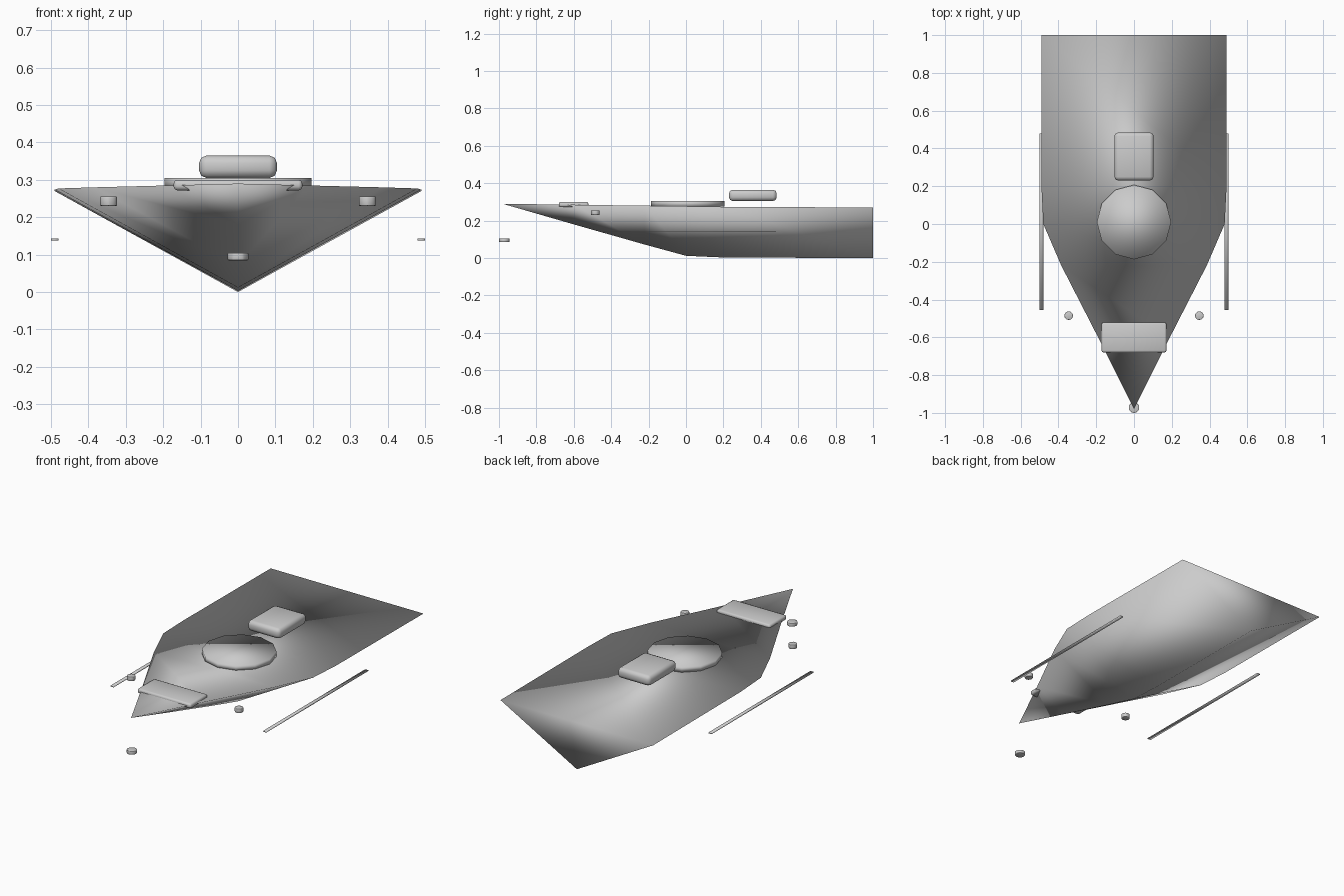
import bpy, bmesh

if "Cube" in bpy.data.objects:
    bpy.data.objects.remove(bpy.data.objects["Cube"])


def make_object(name, bm, bevel=0.0):
    bmesh.ops.recalc_face_normals(bm, faces=bm.faces)
    for f in bm.faces:
        f.smooth = True
    me = bpy.data.meshes.new(name)
    bm.to_mesh(me)
    bm.free()
    ob = bpy.data.objects.new(name, me)
    bpy.context.collection.objects.link(ob)
    if bevel:
        mod = ob.modifiers.new("bevel", 'BEVEL')
        mod.width = bevel
        mod.segments = 2
    return ob


def box(name, lo, hi, bevel=0.0):
    bm = bmesh.new()
    bmesh.ops.create_cube(bm, size=1)
    for v in bm.verts:
        v.co = [(a + b) / 2 + c * (b - a) for a, b, c in zip(lo, hi, v.co)]
    return make_object(name, bm, bevel)


def disc(name, centre, radius, height, sides=12, bevel=0.0):
    bm = bmesh.new()
    bmesh.ops.create_cone(bm, cap_ends=True, segments=sides,
                          radius1=radius, radius2=radius, depth=height)
    bmesh.ops.translate(bm, verts=bm.verts, vec=centre)
    return make_object(name, bm, bevel)


# V-section hull: y, half width, gunwale height, keel height
sections = [(1.0, .49, .27, .0), (.2, .49, .274, .003), (0, .48, .277, .012),
            (-.22, .385, .28, .072), (-.6, .19, .285, .18)]
bm = bmesh.new()
rows = [[bm.verts.new(p) for p in ((-w, y, g), (0, y, k), (w, y, g))]
        for y, w, g, k in sections]
bow = bm.verts.new((0, -.98, .29))
for a, b in zip(rows, rows[1:]):
    for i in (0, 1):
        bm.faces.new((a[i], a[i + 1], b[i + 1], b[i]))
for i in (0, 1):
    bm.faces.new((rows[-1][i], rows[-1][i + 1], bow))
bm.faces.new(rows[0])                                   # transom
for a, b in zip(rows, rows[1:]):                        # deck
    bm.faces.new((a[0], b[0], b[2], a[2]))
bm.faces.new((rows[-1][0], bow, rows[-1][2]))
make_object("hull", bm)

# Deck fittings
disc("deck_hatch", (0, .01, .29), .197, .03)
box("cabin_box", (-.104, .23, .305), (.104, .485, .365), .02)
box("bow_box", (-.172, -.68, .272), (.172, -.522, .30), .01)

# Side rails and small lamps, mirrored
for s, side in ((-1, "left"), (1, "right")):
    x = .49 * s
    box("rail_" + side, (x - .01, -.455, .138), (x + .01, .48, .143))
    disc("lamp_" + side, (.346 * s, -.485, .243), .023, .025, 12, .003)
disc("bow_lamp", (0, -.972, .095), .028, .02, 12, .003)
